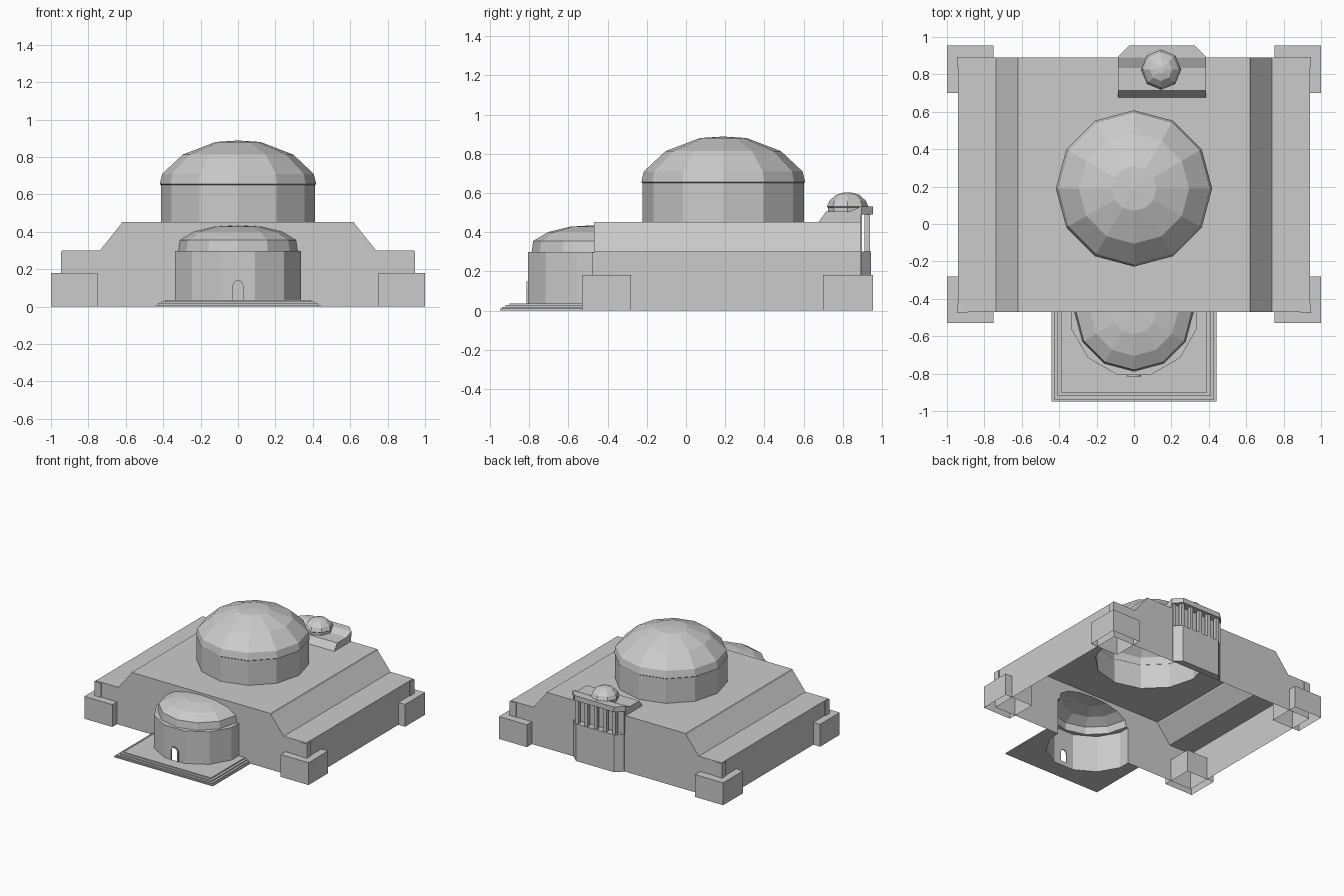
import bpy
from math import sin, cos, pi, radians

if "Cube" in bpy.data.objects:
    bpy.data.objects.remove(bpy.data.objects["Cube"])

stone = bpy.data.materials.new("grey_stone")
stone.use_nodes = True
stone.diffuse_color = (0.6, 0.6, 0.6, 1)
stone.node_tree.nodes["Principled BSDF"].inputs["Base Color"].default_value = (0.6, 0.6, 0.6, 1)


def build(name, polys):
    """Make one object from a list of polygons, sharing their corners."""
    index, faces = {}, []
    for poly in polys:
        face = []
        for p in poly:
            key = tuple(round(c, 5) for c in p)
            face.append(index.setdefault(key, len(index)))
        faces.append(face)
    mesh = bpy.data.meshes.new(name)
    mesh.from_pydata(list(index), [], faces)
    mesh.materials.append(stone)
    obj = bpy.data.objects.new(name, mesh)
    bpy.context.collection.objects.link(obj)
    return obj


def sides(a, b, closed=True):
    """Quads joining two matching outlines."""
    n = len(a)
    return [[a[i], a[(i + 1) % n], b[(i + 1) % n], b[i]] for i in range(n if closed else n - 1)]


def prism(name, outline, z0, z1, bottom=True):
    low = [(x, y, z0) for x, y in outline]
    high = [(x, y, z1) for x, y in outline]
    caps = [high] + ([low[::-1]] if bottom else [])
    return build(name, sides(low, high) + caps)


def box(name, x0, x1, y0, y1, z0, z1, bottom=True):
    return prism(name, [(x0, y0), (x1, y0), (x1, y1), (x0, y1)], z0, z1, bottom)


def turned(name, profile, cx, cy, angles, closed=True):
    """Faceted shell turned about a vertical axis; a zero radius closes the crown."""
    rings = [[(cx + r * cos(a), cy + r * sin(a), z) for a in angles] for r, z in profile]
    polys = []
    for (r, _), low, high in zip(profile[1:], rings, rings[1:]):
        quads = sides(low, high, closed)
        polys += [q[:3] for q in quads] if r == 0 else quads
    return build(name, polys)


FRONT, BACK = -0.47, 0.89
DOME_Y, DRUM_R, ROOF_Z = 0.19, 0.412, 0.452
twelve = [radians(30 * i) for i in range(12)]

# Apse outlines: wall plan runs from left to right round the front
apse_wall = [(-0.336, FRONT)]
apse_wall += [(0.348 * sin(radians(a)), FRONT - 0.348 * cos(radians(a))) for a in range(-75, 76, 30)]
apse_wall += [(0.336, FRONT)]
APSE_TOP = 0.298
apse_dome = [(0.318, APSE_TOP), (0.31, 0.355), (0.235, 0.4), (0.12, 0.428), (0, 0.435)]

# Main hall: open shell with sloping shoulders
half = [(0.94, 0), (0.94, 0.3), (0.738, 0.3), (0.626, 0.44), (0.62, ROOF_Z)]
section = half + [(-x, z) for x, z in reversed(half)]
arch = [(0.336, 0), (0.336, APSE_TOP)] + apse_dome
opening = [(-x, z) for x, z in arch[:-1]] + arch[::-1]
front = [(x, FRONT, z) for x, z in section]
back = [(x, BACK, z) for x, z in section]
hall = [q for i, q in enumerate(sides(front, back, False)) if i != len(half) - 1]
hall += [front + [(x, FRONT, z) for x, z in opening], back[::-1]]
for s in (-1, 1):
    arc = [(s * DRUM_R * sin(a), DOME_Y + DRUM_R * cos(a), ROOF_Z) for a in twelve[:7]]
    hall.append([(0, FRONT, ROOF_Z), (s * 0.62, FRONT, ROOF_Z),
                 (s * 0.62, BACK, ROOF_Z), (0, BACK, ROOF_Z)] + arc)
build("main_hall", hall)

# Main drum and dome
turned("main_drum", [(DRUM_R, ROOF_Z), (DRUM_R, 0.65)], 0, DOME_Y, twelve)
turned("main_dome", [(DRUM_R, 0.65), (0.418, 0.655), (0.405, 0.71), (0.295, 0.813),
                     (0.12, 0.88), (0, 0.888)], 0, DOME_Y, twelve)

# Apse wall with an arched doorway cut in its front face
low = [(x, y, 0) for x, y in apse_wall]
high = [(x, y, APSE_TOP) for x, y in apse_wall]
walls = sides(low, high, False)
a, b, c, d = walls.pop(len(walls) // 2)
door_y = a[1]


def doorway(w, y):
    curve = [(w * cos(pi * i / 8), y, 0.112 + w * sin(pi * i / 8)) for i in range(9)]
    return [(w, y, 0)] + curve + [(-w, y, 0)]


walls.append([b, c, d, a] + doorway(0.026, door_y)[::-1])
build("apse_wall", walls)

# Raised door surround
inner, outer = doorway(0.026, door_y - 0.008), doorway(0.037, door_y - 0.008)
root_in, root_out = doorway(0.026, door_y), doorway(0.037, door_y)
build("door_surround", sides(inner, outer, False) + sides(outer, root_out, False)
      + sides(root_in, inner, False))

# Apse ledge and half dome
half_turn = [pi + radians(30 * i) for i in range(7)]
turned("apse_dome", apse_dome, 0, FRONT, half_turn, False)
ledge = [(0.318 * cos(t), FRONT + 0.318 * sin(t), APSE_TOP) for t in half_turn]
build("apse_ledge", [high + ledge[::-1]])

# Stepped platform around the apse
for i, (w, y) in enumerate([(0.44, -0.95), (0.428, -0.938), (0.41, -0.92), (0.39, -0.9)]):
    plan = [(-w, FRONT), (-w, y), (w, y), (w, FRONT)] + apse_wall[::-1]
    prism("platform_step_%d" % (i + 1), plan, i * 0.009, (i + 1) * 0.009, bottom=(i == 0))

# Corner piers and slim corner pilasters
for side, s in (("left", 1), ("right", -1)):
    for end, y0, y1, p0, p1 in (("front", -0.53, -0.28, -0.476, -0.425),
                                ("back", 0.7, 0.955, 0.84, 0.893)):
        xs = sorted((s * 0.75, s))
        box("pier_%s_%s" % (end, side), xs[0], xs[1], y0, y1, 0, 0.18, False)
        xs = sorted((s * 0.89, s * 0.947))
        box("pilaster_%s_%s" % (end, side), xs[0], xs[1], p0, p1, 0.17, 0.295, False)

# Rear bay: chamfered base, loggia columns and roof slab
MID = 0.15


def bay_plan(w, y, chamfer):
    return [(MID - w, BACK), (MID + w, BACK), (MID + w, BACK + 0.005),
            (MID + w - chamfer, y), (MID - w + chamfer, y), (MID - w, BACK + 0.005)]


prism("bay_base", bay_plan(0.225, 0.945, 0.055), 0, 0.3)
prism("bay_roof", bay_plan(0.235, 0.955, 0.06), 0.49, 0.53)
for i in range(5):
    x = MID + (i - 2) * 0.083
    box("loggia_column_%d" % (i + 1), x - 0.014, x + 0.014, 0.912, 0.94, 0.3, 0.49)
for side, s in (("left", 1), ("right", -1)):
    x = MID + s * 0.215
    box("loggia_end_" + side, x - 0.012, x + 0.012, 0.87, 0.898, 0.3, 0.49)

# Attic block with sloping front above the bay
attic = [(0.675, 0.45), (0.715, 0.505), (0.835, 0.505), (BACK, 0.53), (BACK, 0.45)]
ends = [[(MID + s * 0.235, y, z) for y, z in attic] for s in (-1, 1)]
build("bay_attic", sides(*ends) + [ends[0][::-1], ends[1]])

# Small lantern dome
eight = [radians(45 * i) for i in range(8)]
turned("lantern_dome", [(0.1, 0.5), (0.1, 0.525), (0.106, 0.53), (0.093, 0.56),
                        (0.06, 0.59), (0.02, 0.602), (0, 0.603)], 0.145, 0.825, eight)
